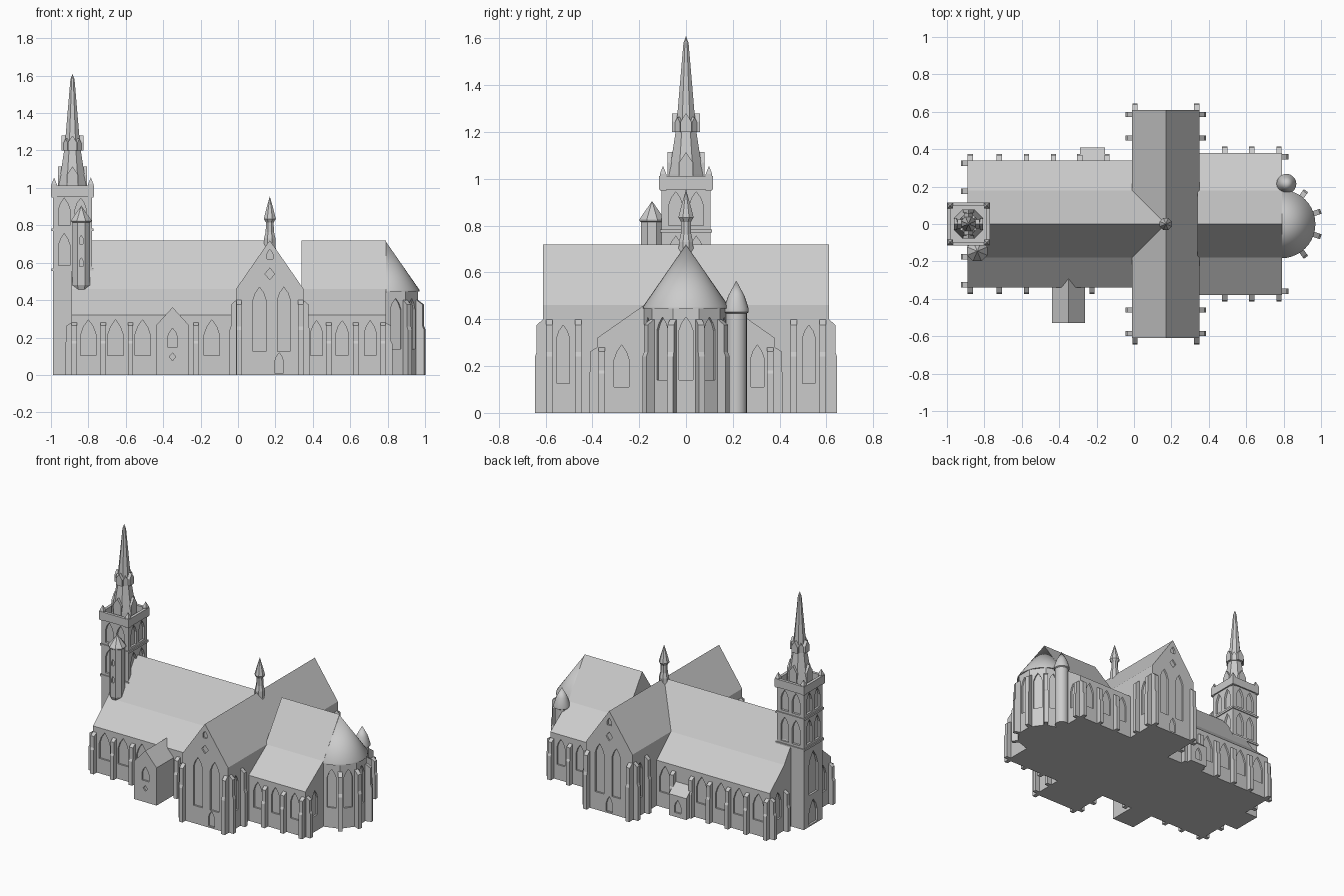
import bpy, bmesh, math
from mathutils import Matrix, Vector

if "Cube" in bpy.data.objects:
    bpy.data.objects.remove(bpy.data.objects["Cube"])

STONE = bpy.data.materials.new("grey stone")
STONE.diffuse_color = (0.6, 0.6, 0.6, 1)
STONE.use_nodes = True
STONE.node_tree.nodes["Principled BSDF"].inputs["Base Color"].default_value = STONE.diffuse_color
E, N, W, S = 0, 90, 180, -90          # outward directions in degrees


def prism(bm, pts, x, y, ang, a, b):
    """Extrude a (tangent, height) outline along the outward direction from a to b."""
    t = math.radians(ang)
    n, u = Vector((math.cos(t), math.sin(t), 0)), Vector((-math.sin(t), math.cos(t), 0))
    o = Vector((x, y, 0))
    rings = [[bm.verts.new(o + u * p + Vector((0, 0, z)) + n * d) for p, z in pts] for d in (a, b)]
    k = len(pts)
    fs = [bm.faces.new(rings[0]), bm.faces.new(rings[1][::-1])]
    for i in range(k):
        j = (i + 1) % k
        fs.append(bm.faces.new((rings[0][j], rings[0][i], rings[1][i], rings[1][j])))
    bmesh.ops.recalc_face_normals(bm, faces=fs)


def box(bm, x0, x1, y0, y1, z0, z1):
    prism(bm, [(y0, z0), (y1, z0), (y1, z1), (y0, z1)], 0, 0, E, x0, x1)


def lathe(bm, x, y, prof, n, phase=0.0):
    """Stack of (radius, height) rings with n sides, zero radius last gives a tip."""
    rings, fs = [], []
    for r, z in prof:
        if r == 0:
            rings.append([bm.verts.new((x, y, z))])
        else:
            rings.append([bm.verts.new((x + r * math.cos(phase + 2 * math.pi * i / n),
                                        y + r * math.sin(phase + 2 * math.pi * i / n), z)) for i in range(n)])
    for lo, hi in zip(rings, rings[1:]):
        for i in range(n):
            j = (i + 1) % n
            if len(hi) == 1:
                fs.append(bm.faces.new((lo[i], lo[j], hi[0])))
            else:
                fs.append(bm.faces.new((lo[i], lo[j], hi[j], hi[i])))
    fs.append(bm.faces.new(rings[0][::-1]))
    if len(rings[-1]) > 1:
        fs.append(bm.faces.new(rings[-1]))
    bmesh.ops.recalc_face_normals(bm, faces=fs)


def finish(name, bm, cutter=None, smooth=False):
    def to_obj(nm, b):
        me = bpy.data.meshes.new(nm)
        b.to_mesh(me)
        b.free()
        o = bpy.data.objects.new(nm, me)
        bpy.context.collection.objects.link(o)
        me.materials.append(STONE)
        return o
    ob = to_obj(name, bm)
    if cutter:
        c = to_obj(name + "_cutter", cutter)
        c.hide_render = True
        m = ob.modifiers.new("openings", 'BOOLEAN')
        m.operation, m.object, m.solver = 'DIFFERENCE', c, 'EXACT'
        bpy.context.view_layer.update()
        me = bpy.data.meshes.new_from_object(ob.evaluated_get(bpy.context.evaluated_depsgraph_get()))
        ob.modifiers.clear()
        ob.data = me
        bpy.data.objects.remove(c)
    if smooth:
        ob.data.polygons.foreach_set("use_smooth", [True] * len(ob.data.polygons))
        ob.data.set_sharp_from_angle(angle=math.radians(35))
    return ob


def lancet(bm, x, y, ang, w, z0, z1, d=0.012):
    h = min(2.0 * w, 0.5 * (z1 - z0))
    pts = [(-w, z0), (w, z0), (w, z1 - h), (.62 * w, z1 - .45 * h), (0, z1),
           (-.62 * w, z1 - .45 * h), (-w, z1 - h)]
    prism(bm, pts, x, y, ang, -d, .02)


def diamond(bm, x, y, ang, z, r):
    prism(bm, [(-r, z), (0, z - 1.2 * r), (r, z), (0, z + 1.2 * r)], x, y, ang, -.01, .02)


def buttress(bm, x, y, ang, h, d=0.035, w=0.014):
    pts = [(-.02, 0), (d, 0), (d, .6 * h), (.8 * d, .65 * h), (.8 * d, .94 * h), (0, h), (-.02, h)]
    prism(bm, pts, x, y, ang - 90, -w, w)


def gable(w, eave, top, kink=None):
    k = [kink] if kink else []
    return ([(-w, 0), (w, 0), (w, eave)] + k + [(0, top)] + [(-a, b) for a, b in k] + [(-w, eave)])


butt = bmesh.new()

# nave with broken-slope roof
bm, cut = bmesh.new(), bmesh.new()
prism(bm, gable(.34, .32, .72, (.18, .46)), 0, 0, E, -.89, .17)
for x in (-.80, -.655, -.51, -.14):
    lancet(cut, x, -.34, S, .042, .105, .295)
for x in (-.80, -.65, -.51, -.36, -.075):
    lancet(cut, x, .34, N, .042, .105, .295)
for s in (-1, 1):
    lancet(cut, -.89, .25 * s, W, .035, .105, .295)
    for y in (.175, .325):
        buttress(butt, -.89, y * s, W, .28)
for x in (-.875, -.72, -.575, -.43, -.29, -.145):
    buttress(butt, x, .34, N, .28)
for x in (-.875, -.72, -.575):
    buttress(butt, x, -.34, S, .28)
buttress(butt, -.225, -.34, S, .28)
finish("nave", bm, cut)

# chancel
bm, cut = bmesh.new(), bmesh.new()
prism(bm, gable(.38, .32, .72, (.18, .46)), 0, 0, E, .34, .79)
for s, a in ((-1, S), (1, N)):
    for x in (.42, .557, .707):
        lancet(cut, x, .38 * s, a, .032, .105, .29)
    for x in (.485, .63, .775):
        buttress(butt, x, .38 * s, a, .28)
    buttress(butt, .79, .36 * s, E, .28)
lancet(cut, .79, -.275, E, .032, .11, .29)
lancet(cut, .79, .305, E, .028, .11, .29)
finish("chancel", bm, cut)

# transept
bm, cut = bmesh.new(), bmesh.new()
prism(bm, gable(.18, .46, .72), .17, 0, N, -.61, .61)
for s, a in ((-1, S), (1, N)):
    for x in (.115, .245):
        lancet(cut, x, .61 * s, a, .034, .125, .47)
    lancet(cut, .22 if s < 0 else .17, .61 * s, a, .024, .01, .118)
    diamond(cut, .17, .61 * s, a, .54, .026)
    lancet(cut, .17, .61 * s, a, .016, .62, .67)
    for x, b in ((-.01, W), (.35, E)):
        lancet(cut, x, .525 * s, b, .027, .125, .375)
        for y in (.585, .46):
            buttress(butt, x, y * s, b, .40)
    for x in (.005, .335):
        buttress(butt, x, .61 * s, a, .40)
finish("transept", bm, cut)

# apse: half decagon walls and round cone roof
bm, cut = bmesh.new(), bmesh.new()
lathe(bm, .79, 0, [(.18, 0), (.18, .45)], 10, math.radians(18))
for i in range(-2, 3):
    t = math.radians(36 * i)
    r = .18 * math.cos(math.radians(18))
    lancet(cut, .79 + r * math.cos(t), r * math.sin(t), 36 * i, .03, .14, .41)
for d in (-54, -18, 18, 54):
    t = math.radians(d)
    buttress(butt, .79 + .178 * math.cos(t), .178 * math.sin(t), d, .40, .042)
finish("apse_walls", bm, cut)
bm = bmesh.new()
lathe(bm, .787, 0, [(.183, .445), (.183, .455), (0, .718)], 40)
finish("apse_roof", bm, smooth=True)
finish("buttresses", butt)

# chancel stair turret
bm = bmesh.new()
lathe(bm, .815, .215, [(.045, 0), (.045, .425), (.053, .43), (.053, .445), (.035, .5), (0, .565)], 20)
finish("chancel_turret", bm, smooth=True)

# south porch
bm, cut = bmesh.new(), bmesh.new()
prism(bm, gable(.088, .265, .362), -.35, 0, S, .2, .53)
lancet(cut, -.35, -.53, S, .027, .15, .25)
diamond(cut, -.35, -.53, S, .097, .017)
finish("porch", bm, cut)

# north lean-to
bm, cut = bmesh.new(), bmesh.new()
prism(bm, [(.2, 0), (.41, 0), (.41, .15), (.34, .21), (.2, .21)], 0, 0, E, -.29, -.155)
lancet(cut, -.222, .41, N, .025, .03, .12)
finish("lean_to", bm, cut)

# tower shaft
TX, TW = -.885, .105
bm, cut = bmesh.new(), bmesh.new()
box(bm, TX - TW, TX + TW, -TW, TW, 0, .965)
for a in (E, N, W, S):
    t = math.radians(a)
    c, s = math.cos(t), math.sin(t)
    for o in (-.044, .044):
        for z0, z1 in ((.585, .755), (.80, .945)):
            lancet(cut, TX + TW * c - o * s, TW * s + o * c, a, .03, z0, z1, .015)
lancet(cut, TX - TW, 0, W, .05, .22, .52, .015)
lancet(cut, TX - TW, 0, W, .045, .01, .18, .015)
finish("tower", bm, cut)

# tower string courses, parapet and corner pinnacles
bm = bmesh.new()
for z in (.555, .77):
    box(bm, TX - .112, TX + .112, -.112, .112, z, z + .014)
for s in (-1, 1):
    box(bm, TX - .115, TX + .115, s * .105 - .01, s * .105 + .01, .955, 1.012)
    box(bm, TX + s * .105 - .01, TX + s * .105 + .01, -.095, .095, .955, 1.012)
    for q in (-1, 1):
        lathe(bm, TX + s * .098, q * .098, [(.02, .95), (.02, 1.02), (0, 1.055)], 4, math.pi / 4)
finish("tower_parapet", bm)

# octagonal spire with two tiers of gabled dormers
bm = bmesh.new()
lathe(bm, TX, 0, [(.085, .95), (.078, 1.02), (.045, 1.22), (.012, 1.58), (0, 1.61)], 8, math.pi / 8)
for a in (E, N, W, S):
    for w, z0, zs, z1, d in ((.03, .96, 1.07, 1.115, .078), (.023, 1.20, 1.245, 1.28, .06)):
        prism(bm, [(-w, z0), (w, z0), (w, zs), (0, z1), (-w, zs)], TX, 0, a, .01, d)
    prism(bm, [(-.015, 1.2), (.015, 1.2), (.015, 1.24), (0, 1.265), (-.015, 1.24)], TX, 0, a + 45, .01, .052)
finish("spire", bm)

# tower stair turret with corbelled foot
bm, cut = bmesh.new(), bmesh.new()
lathe(bm, -.838, -.145, [(.035, .445), (.052, .48), (.052, .815), (.058, .82), (.058, .828), (0, .905)],
      8, math.pi / 8)
for z in (.58, .70):
    lancet(cut, -.838, -.193, S, .01, z, z + .045, .008)
finish("tower_stair_turret", bm, cut)

# crossing fleche
bm = bmesh.new()
lathe(bm, .17, 0, [(.035, .66), (.033, .73), (.024, .765), (.022, .815), (.035, .835), (.02, .89), (0, .955)],
      8, math.pi / 8)
finish("crossing_fleche", bm)
